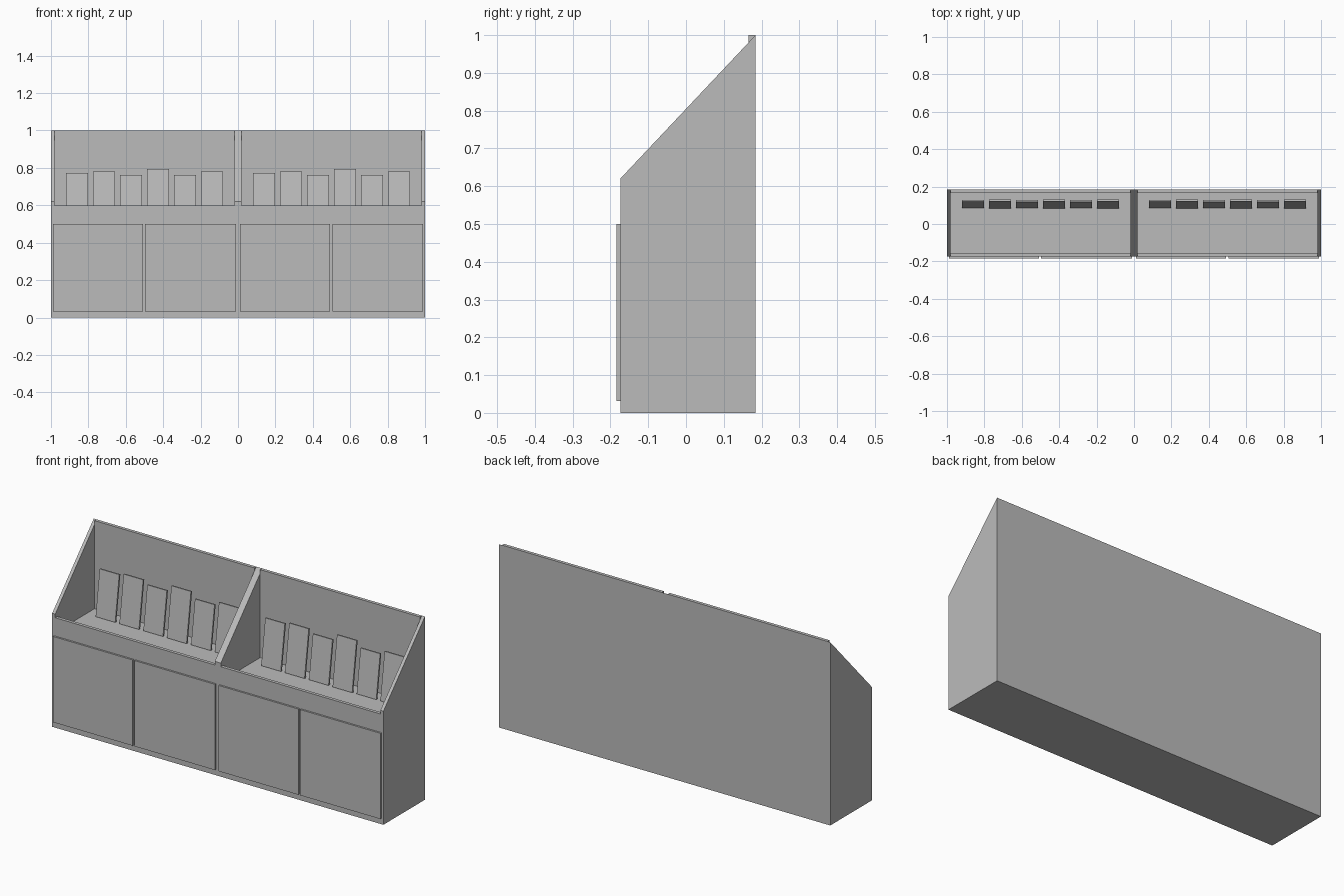
import bpy, bmesh, math
from mathutils import Matrix

if "Cube" in bpy.data.objects:
    bpy.data.objects.remove(bpy.data.objects["Cube"])

grey = bpy.data.materials.new("plain_grey")
grey.diffuse_color = (0.5, 0.5, 0.5, 1)
grey.use_nodes = True
grey.node_tree.nodes["Principled BSDF"].inputs["Base Color"].default_value = grey.diffuse_color

FRONT, BACK, T = -0.174, 0.184, 0.018   # carcass depth and board thickness
SHELF, RIM = 0.52, 0.60                 # shelf top and front rim heights


def finish(name, bm):
    bmesh.ops.recalc_face_normals(bm, faces=bm.faces)
    me = bpy.data.meshes.new(name)
    bm.to_mesh(me)
    bm.free()
    me.materials.append(grey)
    ob = bpy.data.objects.new(name, me)
    bpy.context.collection.objects.link(ob)
    return ob


def box(name, x, y, z, tilt=0.0):
    bm = bmesh.new()
    size = [b - a for a, b in (x, y, z)]
    mid = [(a + b) / 2 for a, b in (x, y, z)]
    bmesh.ops.create_cube(bm, size=1, matrix=Matrix.Translation(mid)
                          @ Matrix.Rotation(tilt, 4, 'X') @ Matrix.Diagonal((*size, 1)))
    return finish(name, bm)


def side_panel(name, x):
    # board with a sloping top edge
    bm = bmesh.new()
    profile = [(FRONT, 0), (BACK, 0), (BACK, 1), (FRONT, 0.62)]
    face = bm.faces.new([bm.verts.new((x, y, z)) for y, z in profile])
    ext = bmesh.ops.extrude_face_region(bm, geom=[face])
    bmesh.ops.translate(bm, vec=(T, 0, 0),
                        verts=[v for v in ext["geom"] if isinstance(v, bmesh.types.BMVert)])
    return finish(name, bm)


# two identical display cabinets side by side
for label, x0 in (("left", -1.0), ("right", 0.0)):
    x1 = x0 + 1
    inner = (x0 + T, x1 - T)
    side_panel(label + "_cabinet_side_a", x0)
    side_panel(label + "_cabinet_side_b", x1 - T)
    box(label + "_back_panel", inner, (BACK - T, BACK), (0, 1))
    box(label + "_front_panel", inner, (FRONT, FRONT + T), (0, RIM))
    box(label + "_shelf", inner, (FRONT + T, BACK - T), (SHELF - T, SHELF))
    box(label + "_base", inner, (FRONT + T, BACK - T), (0, T))

    # pair of doors on the front
    for i, (a, b) in enumerate(((0.011, 0.493), (0.504, 0.989))):
        box(f"{label}_door_{i + 1}", (x0 + a, x0 + b), (-0.184, FRONT), (0.032, 0.5))

    # row of leaning books
    for i, top in enumerate((0.77, 0.78, 0.76, 0.793, 0.76, 0.78)):
        cx = x0 + 0.14 + i * 0.144
        box(f"{label}_book_{i + 1}", (cx - 0.059, cx + 0.059),
            (0.102, 0.112), (SHELF + 0.002, top + 0.002), -0.14)
